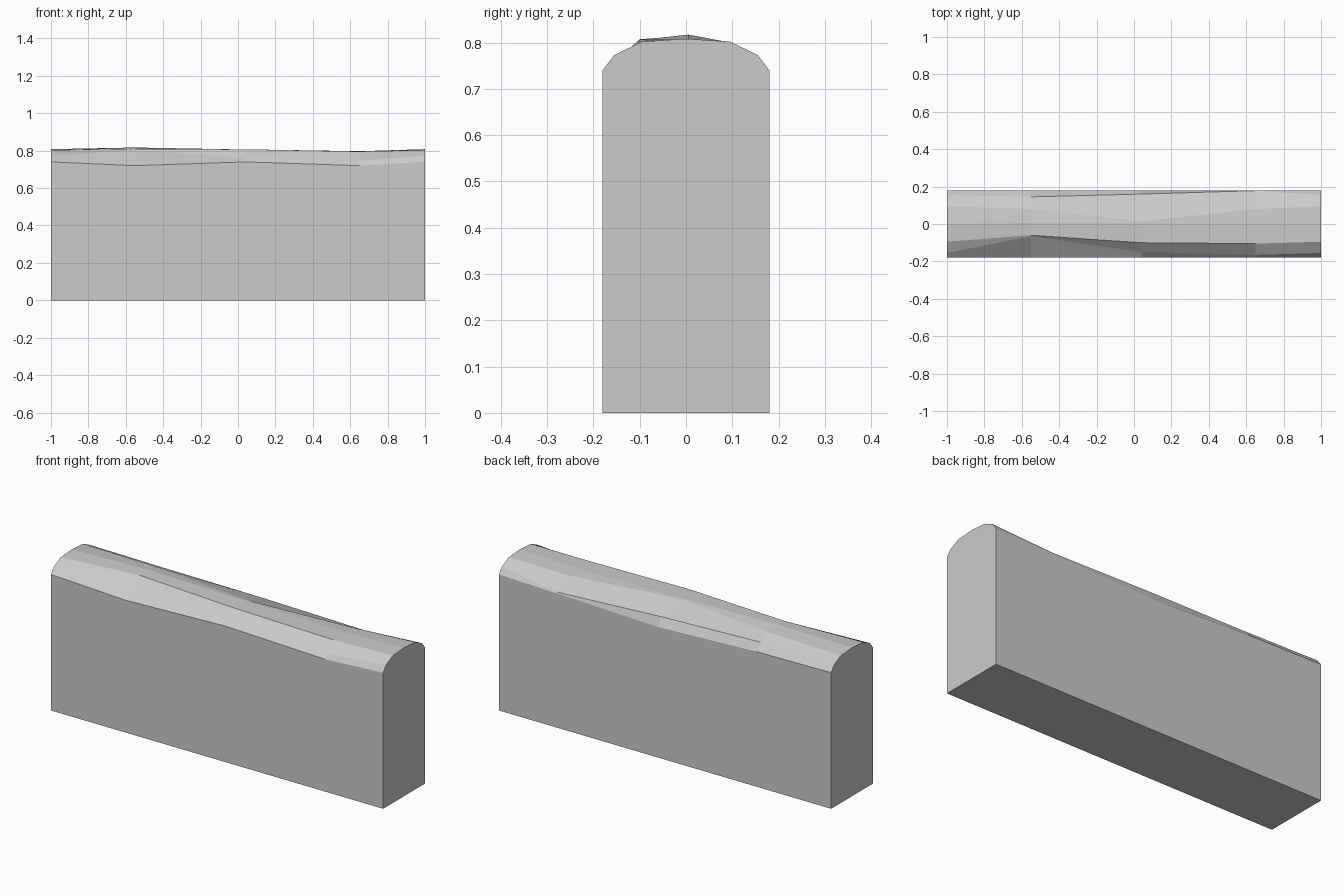
import bpy
import bmesh

cube = bpy.data.objects.get("Cube")
if cube:
    bpy.data.objects.remove(cube, do_unlink=True)

# Plain grey stone
stone = bpy.data.materials.new("grey_stone")
stone.use_nodes = True
grey = (0.6, 0.6, 0.6, 1)
stone.diffuse_color = grey
stone.node_tree.nodes["Principled BSDF"].inputs["Base Color"].default_value = grey

# Rounded crown of the two ends: half profile (y, z), mirrored front to back
half = [(-.18, .74), (-.155, .773), (-.095, .802)]
end_crown = half + [(0, .808)] + [(-y, z) for y, z in reversed(half)]

# Worn crowns between the ends, front edge to back edge
worn_left_of_middle = [(-.18, .72), (-.065, .803), (-.06, .81), (.005, .817),
                       (.08, .803), (.145, .773), (.18, .735)]
worn_middle = [(-.18, .74), (-.15, .762), (-.10, .807), (.005, .806),
               (.015, .805), (.16, .76), (.18, .71)]
worn_right_of_middle = [(-.18, .72), (-.165, .745), (-.105, .796), (0, .797),
                        (.08, .79), (.178, .737), (.18, .73)]

stations = [(-1, end_crown), (-.55, worn_left_of_middle), (.04, worn_middle),
            (.65, worn_right_of_middle), (1, end_crown)]


def add_section(bm, x, crown):
    """Closed cross-section: straight sides down to the ground under a crown."""
    outline = [(-.18, 0)] + crown + [(.18, 0)]
    return [bm.verts.new((x, y, z)) for y, z in outline]


def loft(bm, first, second):
    """Skin two neighbouring sections with quads."""
    count = len(first)
    for i in range(count):
        j = (i + 1) % count
        bm.faces.new((first[i], first[j], second[j], second[i]))


# Wall body
bm = bmesh.new()
sections = [add_section(bm, x, crown) for x, crown in stations]
for first, second in zip(sections, sections[1:]):
    loft(bm, first, second)
for cap in (sections[0], sections[-1]):
    bm.faces.new(cap)
bmesh.ops.recalc_face_normals(bm, faces=bm.faces[:])

mesh = bpy.data.meshes.new("stone_wall")
bm.to_mesh(mesh)
bm.free()
mesh.materials.append(stone)
wall = bpy.data.objects.new("stone_wall", mesh)
bpy.context.collection.objects.link(wall)
